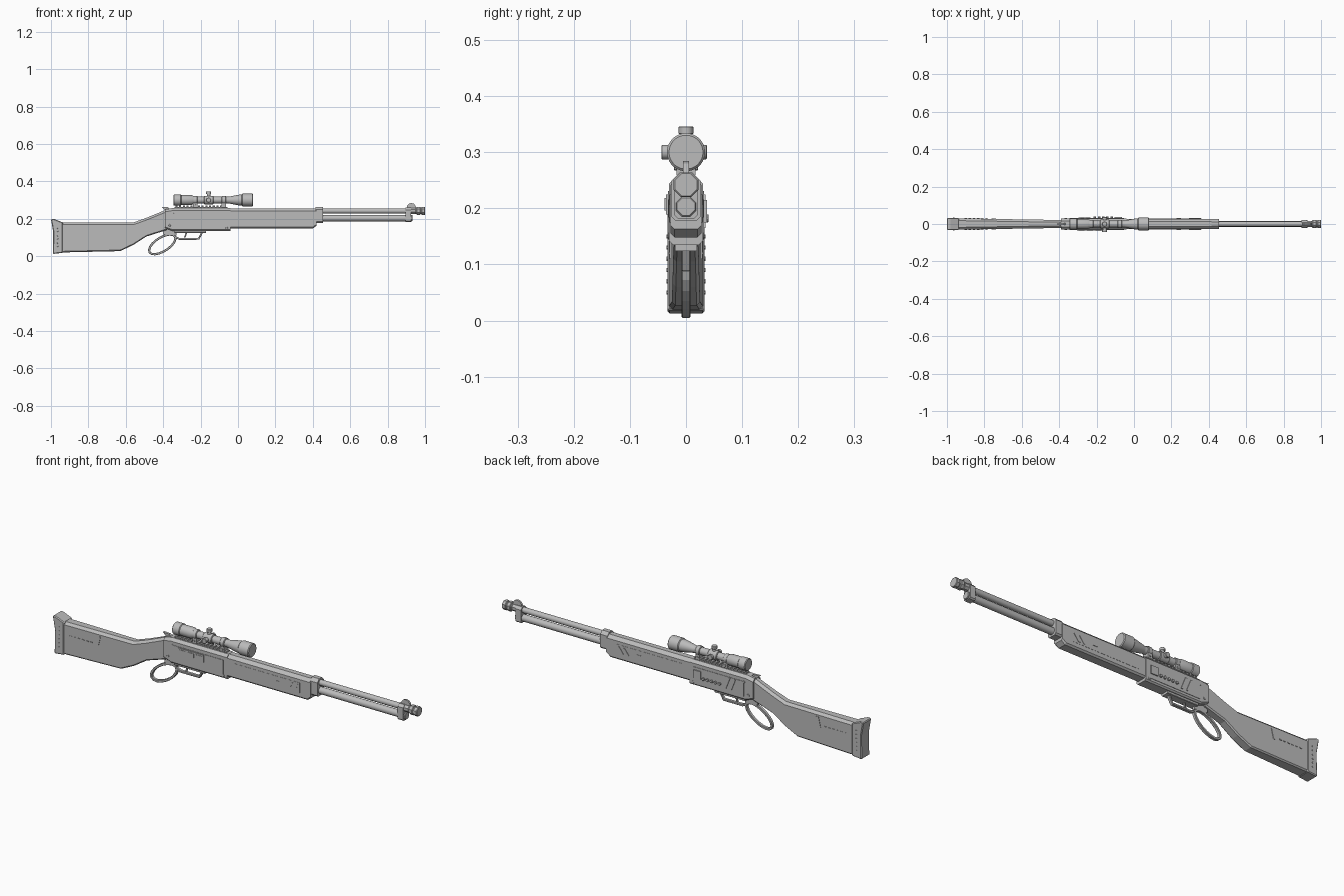
import bpy, bmesh, math
from mathutils import Vector

cube = bpy.data.objects.get("Cube")
if cube:
    bpy.data.objects.remove(cube, do_unlink=True)

grey = bpy.data.materials.new("gunmetal_grey")
grey.use_nodes = True
grey.diffuse_color = (.5, .5, .5, 1)
grey.node_tree.nodes["Principled BSDF"].inputs["Base Color"].default_value = grey.diffuse_color

BORE, TUBE, SIGHT = .242, .203, .3      # axis heights of barrel, magazine tube and scope
TURRET = -.157
SIDES = (-1, 1)


def finish(name, bm, smooth=False, bevel=None):
    bmesh.ops.recalc_face_normals(bm, faces=bm.faces)
    mesh = bpy.data.meshes.new(name)
    bm.to_mesh(mesh)
    bm.free()
    mesh.materials.append(grey)
    obj = bpy.data.objects.new(name, mesh)
    bpy.context.collection.objects.link(obj)
    if bevel:
        modifier = obj.modifiers.new("edge", 'BEVEL')
        modifier.width = bevel
        modifier.segments = 1
    if smooth:
        bpy.ops.object.select_all(action='DESELECT')
        obj.select_set(True)
        bpy.context.view_layer.objects.active = obj
        bpy.ops.object.shade_smooth_by_angle(angle=math.radians(35))


def bridge(bm, first, second):
    for i in range(len(first)):
        bm.faces.new((first[i - 1], first[i], second[i], second[i - 1]))


def skin(bm, rings, closed=False):
    """Join equal rings of points into a tube, capped or closed on itself."""
    rings = [[bm.verts.new(point) for point in ring] for ring in rings]
    for first, second in zip(rings, rings[1:]):
        bridge(bm, first, second)
    if closed:
        bridge(bm, rings[-1], rings[0])
    else:
        bm.faces.new(rings[0])
        bm.faces.new(rings[-1])


def loft(name, stations, width, chamfer, taper=0):
    """Chamfered box section through stations of (x, bottom, top)."""
    bm = bmesh.new()
    rings = []
    for x, low, high in stations:
        half = width + taper * x
        under = chamfer / 2
        side = [(half - under, low), (half, low + under), (half, high - chamfer), (half - chamfer, high)]
        section = side + [(-y, z) for y, z in reversed(side)]
        rings.append([(x, y, z) for y, z in section])
    skin(bm, rings)
    finish(name, bm)


def bar(name, start, length, low, high, width, chamfer):
    loft(name, [(start, low, high), (start + length, low, high)], width, chamfer)


def lathe(name, profile, x=0, z=BORE, axis='X', sides=32):
    """Turn (distance, radius) pairs around an axis through x, z."""
    bm = bmesh.new()
    rings = []
    for along, radius in profile:
        ring = []
        for i in range(sides):
            angle = math.tau * (i + .5) / sides
            u, v = radius * math.cos(angle), radius * math.sin(angle)
            offset = {'X': (along, u, v), 'Y': (u, along, v), 'Z': (u, v, along)}[axis]
            ring.append(Vector((x, 0, z)) + Vector(offset))
        rings.append(ring)
    skin(bm, rings)
    finish(name, bm, smooth=sides > 12)


def rod(name, start, end, radius, **place):
    """Cylinder with a small edge chamfer at both ends."""
    edge = math.copysign(radius / 9, end - start)
    lip = radius - abs(edge)
    lathe(name, [(start, lip), (start + edge, radius), (end - edge, radius), (end, lip)], **place)


def prism(name, outline, half, y=0, bevel=None):
    """Side outline of (x, z) points given thickness across y."""
    bm = bmesh.new()
    skin(bm, [[(x, y + side * half, z) for x, z in outline] for side in SIDES])
    finish(name, bm, bevel=bevel)


def plate(name, x, z, width, height, y, lean=0, half=.003):
    """Thin side plate centred on x, z; lean slants it."""
    w, h = width / 2, height / 2
    prism(name, [(x - w - lean, z - h), (x + w - lean, z - h),
                 (x + w + lean, z + h), (x - w + lean, z + h)], half, y)


def strip(name, path, thick, half=.008, closed=False):
    """Flat bar that follows a side path."""
    bm = bmesh.new()
    points = [Vector(p) for p in path]
    last = len(points) - 1
    rings = []
    for i, p in enumerate(points):
        before = points[i - 1] if closed or i > 0 else p
        after = points[(i + 1) % len(points)] if closed or i < last else p
        along = (after - before).normalized()
        out = Vector((-along.y, along.x)) * thick / 2
        rings.append([(q.x, y, q.y) for q, y in
                      ((p + out, -half), (p + out, half), (p - out, half), (p - out, -half))])
    skin(bm, rings, closed)
    finish(name, bm, bevel=half / 4)


# Stock and butt pad
loft("stock", [(-.94, .02, .18), (-.63, .027, .18), (-.56, .06, .18), (-.49, .105, .205),
               (-.38, .14, .25)], width=.015, chamfer=.012, taper=-.016)
prism("butt_pad", [(-.99, .012), (-.936, .018), (-.936, .18), (-.985, .2), (-1, .197), (-.988, .13)],
      half=.033, bevel=.004)

# Receiver and hammer
loft("receiver", [(-.39, .15, .25), (-.35, .135, .257), (-.04, .135, .257)], width=.03, chamfer=.013)
prism("hammer", [(-.385, .24), (-.36, .25), (-.375, .262), (-.41, .264)], half=.006)

# Fore end and barrel bands
loft("fore_end", [(-.04, .148, .256), (.4, .148, .256), (.42, .163, .256)], width=.028, chamfer=.015)
bar("rear_band", .415, .04, low=.178, high=.264, width=.026, chamfer=.015)
bar("front_band", .895, .03, low=.182, high=.26, width=.021, chamfer=.012)

# Barrel, magazine tube, muzzle and front sight
rod("barrel", -.03, .96, radius=.014)
rod("magazine_tube", .4, .92, radius=.017, z=TUBE)
rod("magazine_cap", .91, .932, radius=.019, z=TUBE, sides=8)
rod("muzzle_collar", .92, .95, radius=.018, sides=8)
rod("muzzle_core", .95, .99, radius=.019, sides=8)
for end in (.975, 1):
    rod("muzzle_ring", end - .02, end, radius=.024, sides=8)
sight_arc = [math.pi * i / 6 for i in range(7)]
prism("front_sight", [(.927 + .026 * math.cos(a), .256 + .028 * math.sin(a)) for a in sight_arc], half=.005)

# Lever loop, trigger guard and trigger
tilt = math.radians(32)
loop = []
for step in range(18):
    turn = math.tau * step / 18
    long, short = .08 * math.cos(turn), .037 * math.sin(turn)
    loop.append((long * math.cos(tilt) - short * math.sin(tilt) - .405,
                 long * math.sin(tilt) + short * math.cos(tilt) + .063))
strip("lever_loop", loop, thick=.012, closed=True)
strip("trigger_guard", [(-.34, .105), (-.315, .093), (-.21, .093), (-.185, .14)], thick=.011)
strip("trigger", [(-.285, .14), (-.277, .12), (-.285, .1)], thick=.008, half=.004)
loft("lever_tang", [(-.4, .115, .155), (-.33, .11, .145)], width=.008, chamfer=.003)
bar("lower_plate", -.34, .17, low=.124, high=.14, width=.02, chamfer=.004)

# Scope rail with teeth
bar("rail", -.34, .285, low=.25, high=.264, width=.014, chamfer=.003)
for i in range(14):
    bar("rail_tooth", i / 50 - .335, .011, low=.262, high=.27, width=.017, chamfer=.003)

# Scope tube, eyepiece and bell
rod("scope_tube", -.25, 0, radius=.018, z=SIGHT)
rod("eyepiece_rim", -.345, -.303, radius=.03, z=SIGHT)
lathe("eyepiece", [(-.31, .027), (-.25, .027), (-.225, .018)], z=SIGHT)
lathe("bell", [(-.05, .018), (0, .028), (.03, .031)], z=SIGHT)
rod("bell_rim", .02, .08, radius=.034, z=SIGHT)

# Scope rings and turrets
for x in (-.24, -.087):
    rod("scope_ring", x, x + .023, radius=.023, z=SIGHT, sides=16)
    bar("ring_foot", x, .023, low=.258, high=.29, width=.017, chamfer=.004)
    rod("ring_screw", -.021, .021, radius=.005, x=x + .011, z=.272, axis='Y', sides=8)
rod("turret_hub", -.025, .025, radius=.023, x=TURRET, z=SIGHT)
for name, axis, reach in (("top", 'Z', .046), ("right", 'Y', -.044), ("left", 'Y', .037)):
    rod(name + "_turret_stem", 0, reach, radius=.01, x=TURRET, z=SIGHT, axis=axis)
    rod(name + "_turret_cap", reach * .7, reach, radius=.013, x=TURRET, z=SIGHT, axis=axis)

# Details shared by both sides
for side in SIDES:
    plate("fore_end_panel", .18, .2, width=.36, height=.05, y=side * .026)
    plate("fore_end_mark", .24, .2, width=.025, height=.006, y=side * .028)
    for x in (.31, .34):
        plate("fore_end_slash", x, .2, width=.01, height=.032, y=side * .028, lean=.012)
    plate("receiver_panel", -.2, .19, width=.28, height=.075, y=side * .029)
    plate("stock_slash", -.75, .135, width=.012, height=.05, y=side * .026, lean=.006)
    for i in range(6):
        plate("stock_dash", i / 45 - .9, .12, width=.012, height=.004, y=side * .028)

# Studs and screws through both sides
for i in range(6):
    rod("pad_stud", -.035, .035, radius=.004, x=-.963, z=.05 + i / 50, axis='Y', sides=8)
for x, z in ((-.365, .165), (-.34, .225), (-.06, .15)):
    rod("receiver_screw", -.032, .032, radius=.006, x=x, z=z, axis='Y', sides=12)

# Right side ejection port
plate("ejection_port", -.235, .207, width=.14, height=.036, y=-.033)
for i in range(3):
    plate("port_block", i / 22 - .28, .207, width=.032, height=.022, y=-.035)

# Left side loading gate, studs and slashes
plate("loading_gate", -.085, .195, width=.04, height=.04, y=.034)
for i in range(5):
    rod("left_stud", 0, .04, radius=.007, x=-.12 - i / 45, z=.182, axis='Y', sides=10)
for x in (-.25, -.28):
    plate("receiver_slash", x, .195, width=.01, height=.06, y=.032, lean=-.012)
